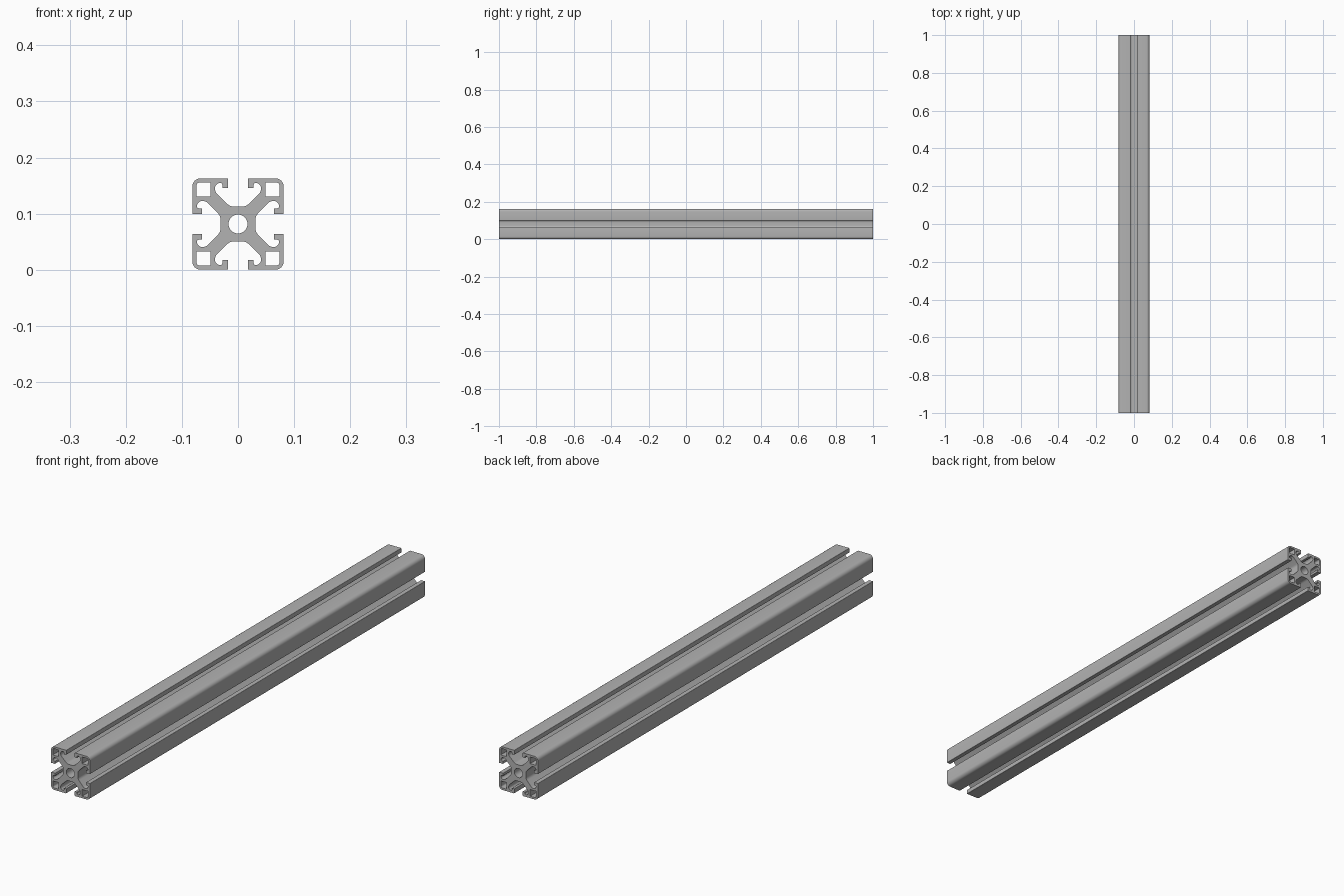
import bpy
import bmesh
import math
from mathutils import Vector, Matrix

cube = bpy.data.objects.get("Cube")
if cube:
    bpy.data.objects.remove(cube, do_unlink=True)

HALF = 0.0815    # half the width of the section
LENGTH = 2.0
BORE = 0.017     # radius of the central hole


def rounded(corners, steps=6):
    """Turn (x, y, radius) corners into a closed outline with filleted corners."""
    outline = []
    for i, (x, y, r) in enumerate(corners):
        p = Vector((x, y))
        a = (Vector(corners[i - 1][:2]) - p).normalized()
        b = (Vector(corners[(i + 1) % len(corners)][:2]) - p).normalized()
        half_angle = a.angle(b) / 2
        trim = r / math.tan(half_angle)
        centre = p + (a + b).normalized() * r / math.sin(half_angle)
        start, end = p + a * trim - centre, p + b * trim - centre
        sweep = start.angle_signed(end)
        for k in range(steps + 1):
            turn = Matrix.Rotation(-sweep * k / steps, 2)
            outline.append(centre + turn @ start)
    return outline


def quarter_turns(points, n):
    """Rotate (x, y, radius) corners clockwise by n quarter turns."""
    for _ in range(n):
        points = [(y, -x, r) for x, y, r in points]
    return points


# Half a slot, from its floor past the hooked lip to the outside face
half_slot = [
    (0.014, 0.031, 0.016), (0.041, 0.057, 0.014), (0.041, 0.073, 0.009),
    (0.028, 0.073, 0.003), (0.028, 0.064, 0.002), (0.0175, 0.064, 0.002),
    (0.0175, HALF, 0.002),
]
quadrant = half_slot + [(HALF, HALF, 0.015)]
quadrant += [(y, x, r) for x, y, r in reversed(half_slot)]

# Hollow chamber in each corner
chamber = [(0.048, 0.049, 0.001), (0.049, 0.074, 0.001),
           (0.074, 0.074, 0.006), (0.074, 0.049, 0.001)]
chamber[0] = (0.049, 0.049, 0.001)

loops = [rounded([c for n in range(4) for c in quarter_turns(quadrant, n)])]
loops += [rounded(quarter_turns(chamber, n)) for n in range(4)]
loops.append([Vector((math.cos(t), math.sin(t))) * BORE
              for t in (math.tau * k / 40 for k in range(40))])

# Filled section extruded along its length
section = bpy.data.curves.new("slotted_rail", "CURVE")
section.dimensions = "2D"
section.fill_mode = "BOTH"
section.extrude = LENGTH / 2
for loop in loops:
    spline = section.splines.new("POLY")
    spline.points.add(len(loop) - 1)
    for point, co in zip(spline.points, loop):
        point.co = (co.x, co.y, 0, 1)
    spline.use_cyclic_u = True

rail = bpy.data.objects.new("slotted_rail", section)
bpy.context.collection.objects.link(rail)
bpy.ops.object.select_all(action="DESELECT")
rail.select_set(True)
bpy.context.view_layer.objects.active = rail
bpy.ops.object.convert(target="MESH")
rail = bpy.context.view_layer.objects.active

# Lay the rail along y, standing on the floor, and weld the end caps
bm = bmesh.new()
bm.from_mesh(rail.data)
bmesh.ops.remove_doubles(bm, verts=bm.verts, dist=0.00005)
bm.transform(Matrix.Translation((0, 0, HALF)) @ Matrix.Rotation(math.pi / 2, 4, "X"))
bmesh.ops.recalc_face_normals(bm, faces=bm.faces)
bm.to_mesh(rail.data)
bm.free()
bpy.ops.object.shade_smooth_by_angle(angle=math.radians(35))

# Plain aluminium
metal = bpy.data.materials.new("aluminium_grey")
metal.use_nodes = True
colour = (0.45, 0.45, 0.45, 1)
metal.diffuse_color = colour
metal.node_tree.nodes["Principled BSDF"].inputs["Base Color"].default_value = colour
rail.data.materials.clear()
rail.data.materials.append(metal)
